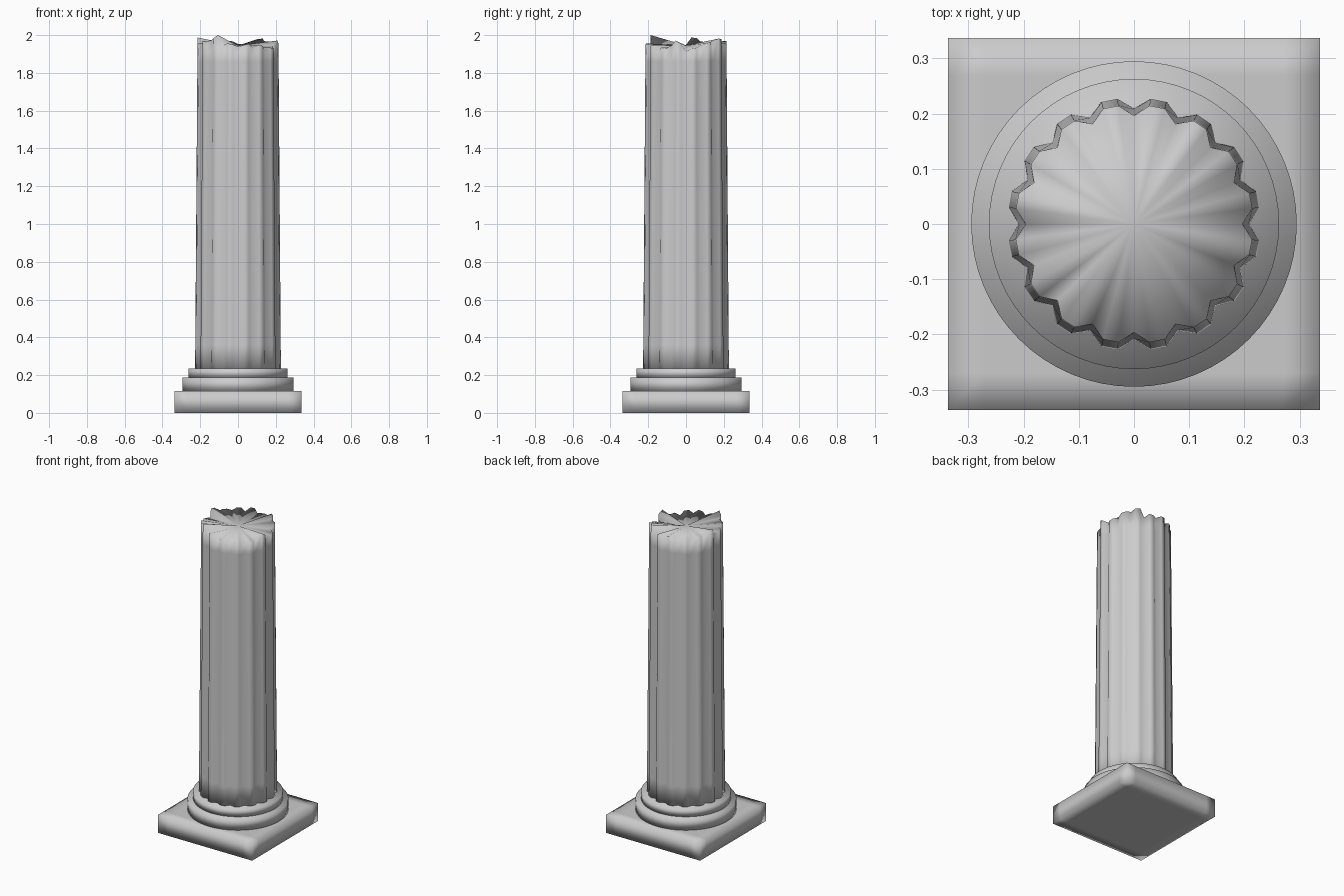
import bpy, bmesh, math, random
from mathutils import Vector

random.seed(4)
cube = bpy.data.objects.get("Cube")
if cube:
    bpy.data.objects.remove(cube, do_unlink=True)

stone = bpy.data.materials.new("grey stone")
stone.use_nodes = True
GREY = (0.6, 0.6, 0.6, 1)
stone.diffuse_color = GREY
stone.node_tree.nodes["Principled BSDF"].inputs["Base Color"].default_value = GREY


def finish(bm, name):
    bmesh.ops.recalc_face_normals(bm, faces=bm.faces)
    for f in bm.faces:
        f.smooth = True
    mesh = bpy.data.meshes.new(name)
    bm.to_mesh(mesh)
    bm.free()
    mesh.materials.append(stone)
    obj = bpy.data.objects.new(name, mesh)
    bpy.context.collection.objects.link(obj)


def disc(name, radius, z0, z1):
    bm = bmesh.new()
    bmesh.ops.create_cone(bm, cap_ends=True, segments=64, radius1=radius,
                          radius2=radius, depth=z1 - z0)
    bmesh.ops.translate(bm, verts=bm.verts, vec=(0, 0, (z0 + z1) / 2))
    finish(bm, name)


# Square plinth, with loops close to its corners for soft shading
bm = bmesh.new()
bmesh.ops.create_cube(bm, size=1)
bmesh.ops.scale(bm, verts=bm.verts, vec=(0.674, 0.674, 0.115))
bmesh.ops.translate(bm, verts=bm.verts, vec=(0, 0, 0.0575))
for axis in (Vector((1, 0, 0)), Vector((0, 1, 0))):
    for side in (-1, 1):
        bmesh.ops.bisect_plane(bm, geom=bm.verts[:] + bm.edges[:] + bm.faces[:],
                               plane_co=axis * side * 0.27, plane_no=axis)
finish(bm, "plinth")

# Two stepped base mouldings
disc("lower_moulding", 0.295, 0.115, 0.187)
disc("upper_moulding", 0.263, 0.187, 0.235)

# Fluted shaft: each flute is one valley and two ridge points
FLUTES = 16
COUNT = FLUTES * 3
BROKEN = [1.94, 1.97, 1.98, 1.96, 1.98, 1.96, 1.97, 1.985,
          1.96, 1.975, 1.995, 1.96, 1.95, 1.95, 1.94, 1.97]
bm = bmesh.new()
rings = []
for z in (0.235, 0.36, 1.86, None):
    ring = []
    for i in range(COUNT):
        a = math.tau * i / COUNT
        valley = i % 3 == 0
        h = z
        if z is None:  # jagged broken edge
            h = BROKEN[i // 3] + random.uniform(-0.015, 0.005)
            h -= 0.015 if valley else 0
        r = (0.209 if valley else 0.229) - 0.013 * (h - 0.235) / 1.75
        ring.append(bm.verts.new((r * math.cos(a), r * math.sin(a), h)))
    rings.append(ring)
for low, high in zip(rings, rings[1:]):
    for i in range(COUNT):
        j = (i + 1) % COUNT
        bm.faces.new((low[i], low[j], high[j], high[i]))
bm.faces.new(rings[0][::-1])
centre = bm.verts.new((0, 0, 1.945))
for i in range(COUNT):
    bm.faces.new((rings[-1][i], rings[-1][(i + 1) % COUNT], centre))
max(rings[-1], key=lambda v: v.co.z).co.z = 2.0
finish(bm, "fluted_shaft")
